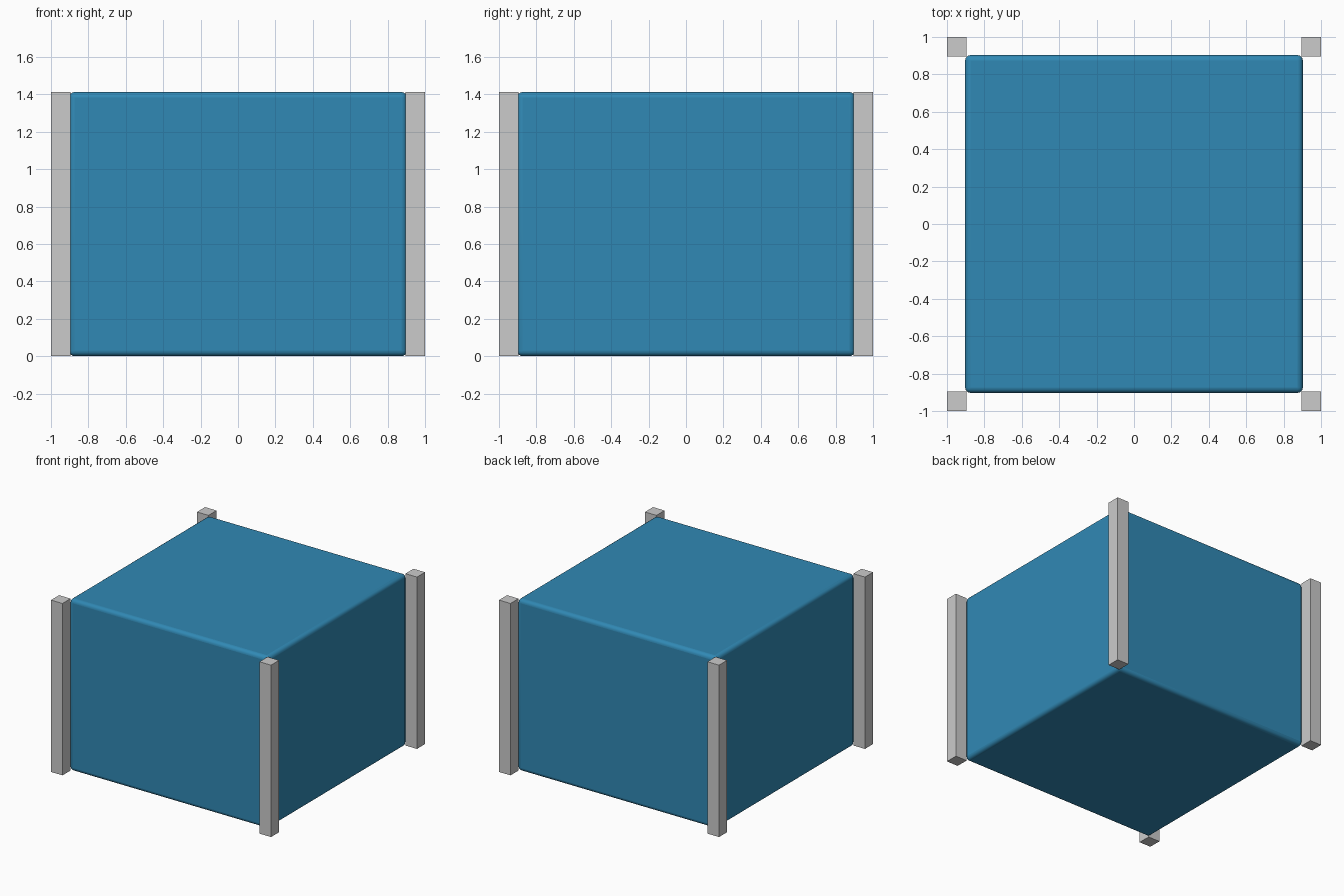
import bpy

if "Cube" in bpy.data.objects:
    bpy.data.objects.remove(bpy.data.objects["Cube"])

HEIGHT = 1.412   # overall height
POST = 0.105     # corner post width
BODY = 1.806     # padded block width


def box(name, size, location):
    bpy.ops.mesh.primitive_cube_add(size=1, location=location)
    obj = bpy.context.object
    obj.name = name
    obj.scale = size
    bpy.ops.object.transform_apply(location=False, rotation=False, scale=True)
    return obj


# Blue block with softly rounded edges
block = box("block", (BODY, BODY, HEIGHT), (0, 0, HEIGHT / 2))
bevel = block.modifiers.new("rounded_edges", 'BEVEL')
bevel.width = 0.03
bevel.segments = 4
bpy.ops.object.shade_smooth_by_angle()
blue = bpy.data.materials.new("blue")
blue.diffuse_color = (0.03, 0.25, 0.46, 1)
blue.use_nodes = True
blue.node_tree.nodes["Principled BSDF"].inputs["Base Color"].default_value = blue.diffuse_color
block.data.materials.append(blue)

# Square posts at the four corners
offset = 1 - POST / 2
for side, x in (("left", -offset), ("right", offset)):
    for end, y in (("front", -offset), ("back", offset)):
        box(f"{end}_{side}_post", (POST, POST, HEIGHT), (x, y, HEIGHT / 2))
